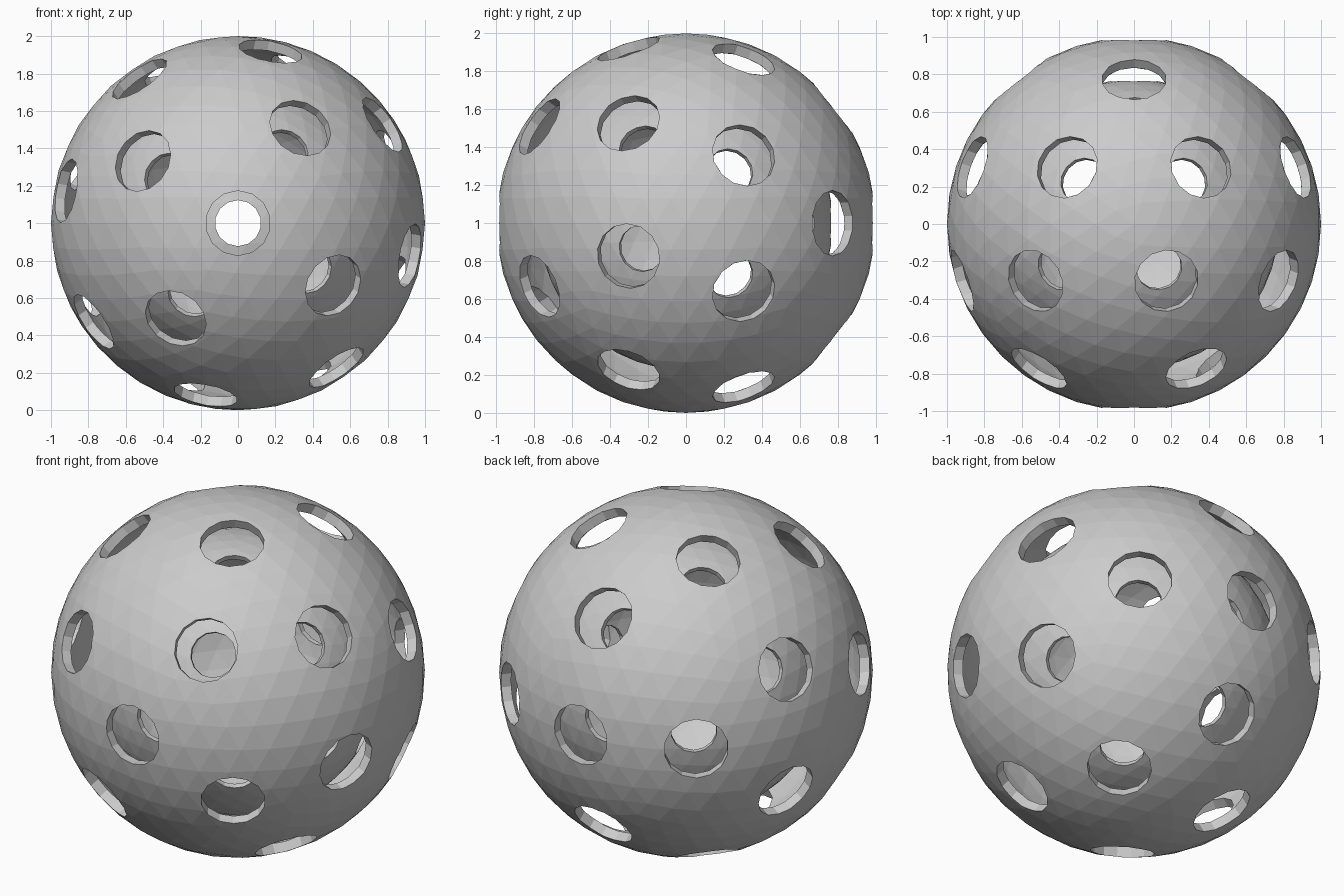
import bpy, bmesh
from math import radians, sin, cos, sqrt
from mathutils import Vector, Matrix

if "Cube" in bpy.data.objects:
    bpy.data.objects.remove(bpy.data.objects["Cube"])

CENTRE = Vector((0, 0, 1))
TWIST = 11.8          # front half is turned against the back half


def hole_directions():
    """26 directions: pole, ring of 4 and ring of 8 on each half."""
    dirs = []
    for side, twist in ((1, 0), (-1, TWIST)):
        dirs.append(Vector((0, side, 0)))
        for lat, count, start in ((51.8, 4, 0), (18, 8, 22.5)):
            if count == 4 and side < 0:
                start = 45
            for k in range(count):
                a = radians(start + twist + k * 360 / count)
                l = radians(lat)
                dirs.append(Vector((cos(l) * cos(a), side * sin(l), cos(l) * sin(a))))
    return dirs


def mesh_object(name, bm):
    mesh = bpy.data.meshes.new(name)
    bm.to_mesh(mesh)
    bm.free()
    obj = bpy.data.objects.new(name, mesh)
    bpy.context.collection.objects.link(obj)
    return obj


def perforated_ball(name, radius, thickness, hole_radius):
    # hollow faceted shell
    bm = bmesh.new()
    place = Matrix.Translation(CENTRE)
    bmesh.ops.create_icosphere(bm, subdivisions=4, radius=radius, matrix=place)
    outer = set(bm.faces)
    bmesh.ops.create_icosphere(bm, subdivisions=4, radius=radius - thickness, matrix=place)
    bmesh.ops.reverse_faces(bm, faces=[f for f in bm.faces if f not in outer])
    ball = mesh_object(name, bm)

    # one cutter object with a plug for every hole
    bm = bmesh.new()
    for d in hole_directions():
        turn = d.to_track_quat('Z', 'Y').to_matrix().to_4x4()
        bmesh.ops.create_cone(bm, cap_ends=True, segments=14,
                              radius1=hole_radius, radius2=hole_radius, depth=0.3,
                              matrix=Matrix.Translation(CENTRE + d * radius) @ turn)
    cutter = mesh_object(name + "_hole_cutter", bm)
    cutter.hide_render = True

    mod = ball.modifiers.new("holes", 'BOOLEAN')
    mod.operation = 'DIFFERENCE'
    mod.solver = 'EXACT'
    mod.object = cutter

    # bake the cut and remove the cutter
    deps = bpy.context.evaluated_depsgraph_get()
    baked = bpy.data.meshes.new_from_object(ball.evaluated_get(deps))
    ball.modifiers.clear()
    ball.data = baked
    bpy.data.objects.remove(cutter)
    return ball


# outer shell and the smaller ball nested inside it
perforated_ball("outer_ball", 1.0, 0.055, 0.173)
perforated_ball("inner_ball", 0.775, 0.03, 0.123)
